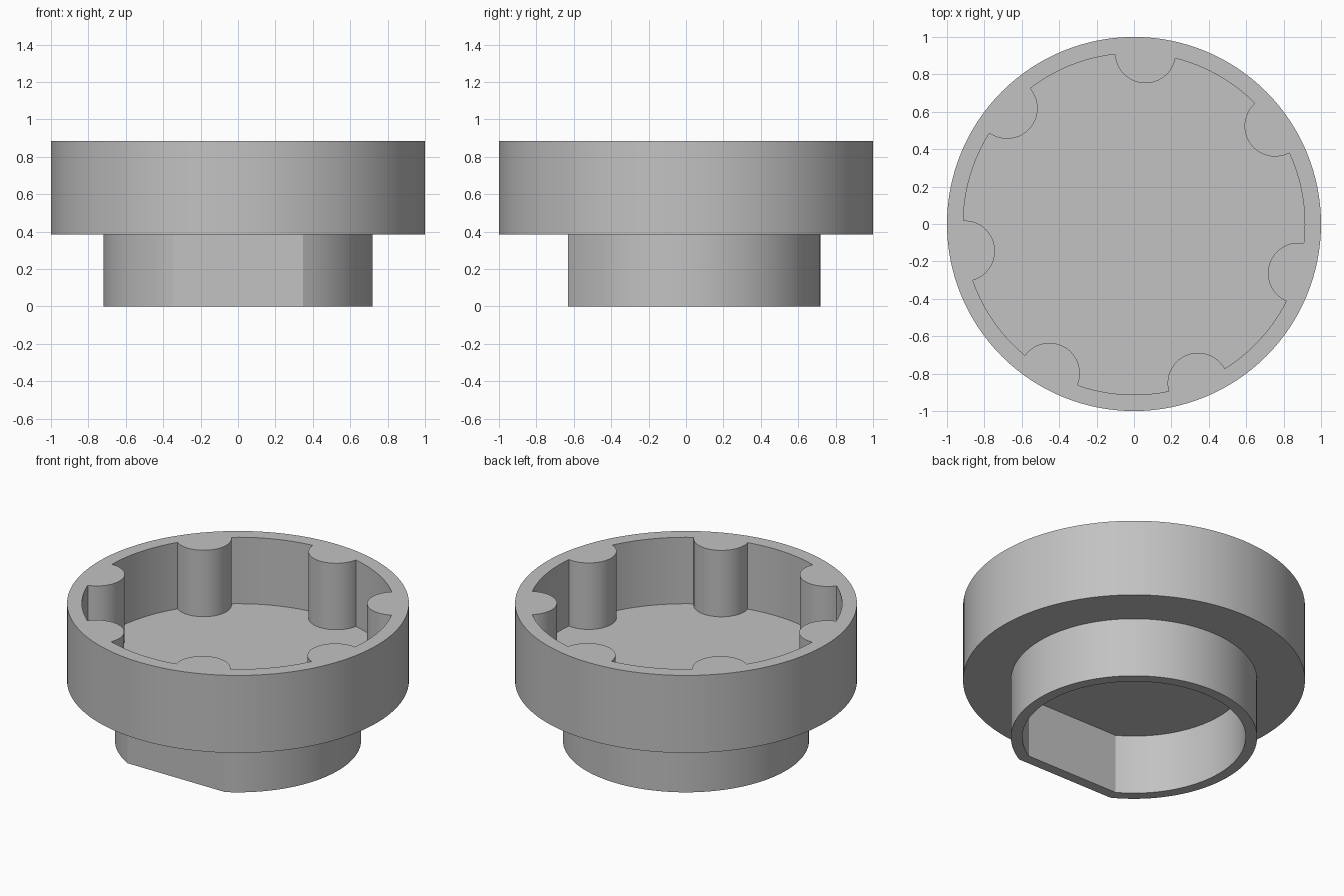
import bpy
import bmesh
from math import acos, atan2, cos, sin, pi, radians

cube = bpy.data.objects.get("Cube")
if cube:
    bpy.data.objects.remove(cube, do_unlink=True)

# Main sizes
RIM_R, POCKET_R = 1.0, 0.913
POST_COUNT, POST_R, POST_DIST, POST_START = 7, 0.163, 0.918, radians(86.2)
COLLAR_R, COLLAR_FLAT, COLLAR_WALL = 0.72, 0.63, 0.067
FLANGE_Z, FLOOR_Z, TOP_Z = 0.385, 0.456, 0.885


def arc(radius, start, end, steps, center=(0, 0)):
    """Points along an arc, both ends included."""
    angles = [start + (end - start) * i / steps for i in range(steps + 1)]
    return [(center[0] + radius * cos(a), center[1] + radius * sin(a)) for a in angles]


def flatted_circle(radius, flat):
    """Circle with one flat cut on the front side."""
    half = acos(flat / radius)
    return arc(radius, -pi / 2 + half, 3 * pi / 2 - half, 96)


def pocket_outline():
    """Round pocket with half-round posts standing in from its wall."""
    points = []
    step = 2 * pi / POST_COUNT
    half = acos((POST_DIST**2 + POCKET_R**2 - POST_R**2) / (2 * POST_DIST * POCKET_R))
    phi = atan2(POCKET_R * sin(half), POCKET_R * cos(half) - POST_DIST)
    for k in range(POST_COUNT):
        a = POST_START + k * step
        center = (POST_DIST * cos(a), POST_DIST * sin(a))
        points += arc(POST_R, a + 2 * pi - phi, a + phi, 28, center)
        points += arc(POCKET_R, a + half, a + step - half, 10)[1:-1]
    return points


bm = bmesh.new()


def ring(points, z):
    verts = [bm.verts.new((x, y, z)) for x, y in points]
    edges = [bm.edges.new((v, verts[i - 1])) for i, v in enumerate(verts)]
    return verts, edges


def wall(points, z0, z1):
    """Upright wall along an outline; returns its lower and upper edge loops."""
    (low, low_edges), (high, high_edges) = ring(points, z0), ring(points, z1)
    for i in range(len(low)):
        bm.faces.new((low[i - 1], low[i], high[i], high[i - 1]))
    return low_edges, high_edges


def cap(*loops):
    """Flat face inside one loop, or between two."""
    edges = [e for loop in loops for e in loop]
    bmesh.ops.triangle_fill(bm, edges=edges, use_beauty=True, normal=(0, 0, 1))


# Upright walls of the cup and the collar
rim_low, rim_high = wall(arc(RIM_R, 0, 2 * pi, 128)[:-1], FLANGE_Z, TOP_Z)
pocket_low, pocket_high = wall(pocket_outline(), FLOOR_Z, TOP_Z)
collar_low, collar_high = wall(flatted_circle(COLLAR_R, COLLAR_FLAT), 0, FLANGE_Z)
bore_low, bore_high = wall(
    flatted_circle(COLLAR_R - COLLAR_WALL, COLLAR_FLAT - COLLAR_WALL), 0, FLANGE_Z)

# Level faces: rim, pocket floor, flange underside, collar foot, bore ceiling
cap(rim_high, pocket_high)
cap(pocket_low)
cap(rim_low, collar_high)
cap(collar_low, bore_low)
cap(bore_high)
bmesh.ops.recalc_face_normals(bm, faces=bm.faces[:])

mesh = bpy.data.meshes.new("posted_cup_with_collar")
bm.to_mesh(mesh)
bm.free()
body = bpy.data.objects.new("posted_cup_with_collar", mesh)
bpy.context.collection.objects.link(body)

# Single grey material
grey = bpy.data.materials.new("plain_grey")
grey.use_nodes = True
color = (0.54, 0.54, 0.54, 1)
grey.diffuse_color = color
grey.node_tree.nodes["Principled BSDF"].inputs["Base Color"].default_value = color
mesh.materials.append(grey)

# Smooth round walls, crisp corners
bpy.ops.object.select_all(action="DESELECT")
body.select_set(True)
bpy.context.view_layer.objects.active = body
bpy.ops.object.shade_smooth_by_angle(angle=radians(20))
